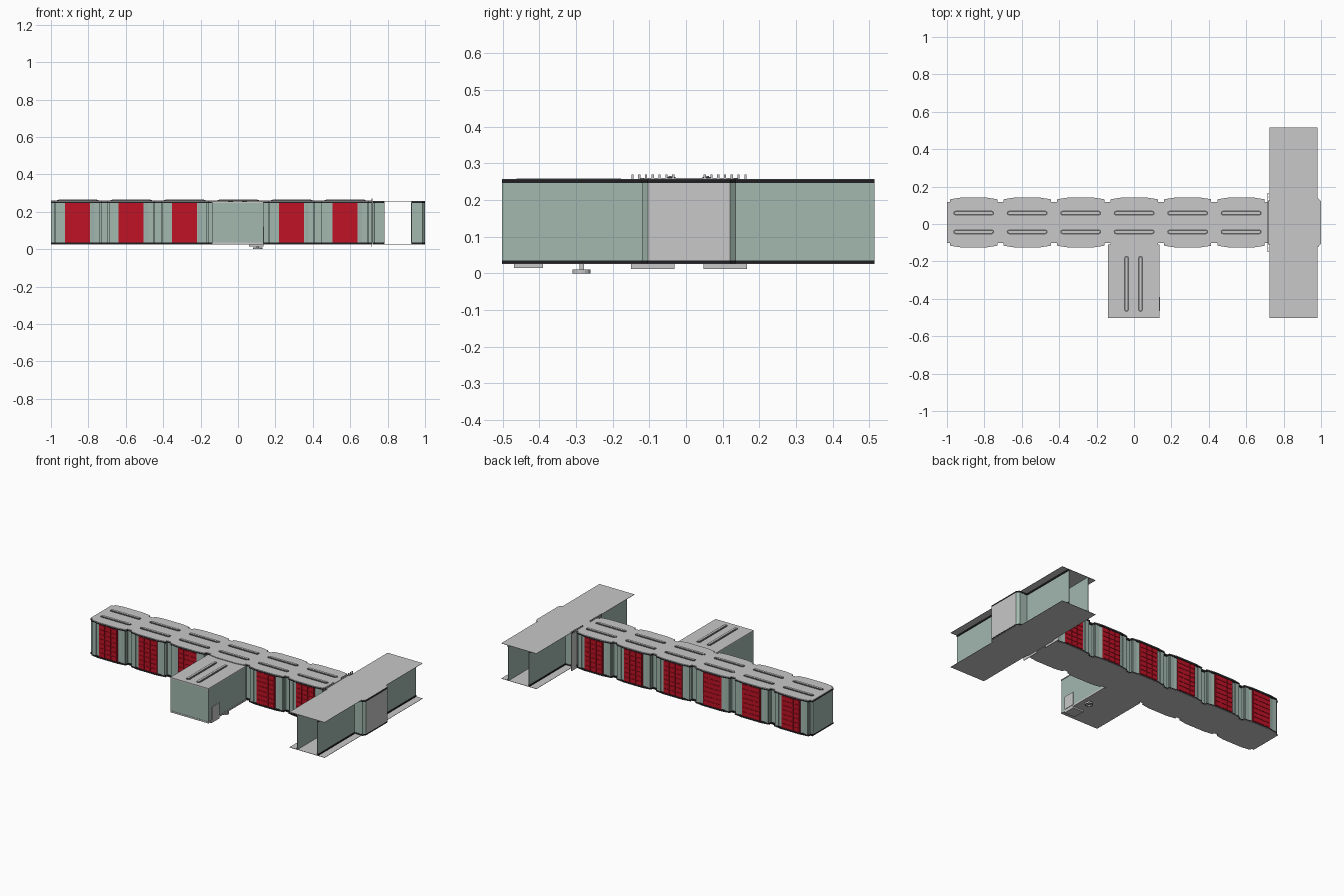
import bpy, bmesh, math

cube = bpy.data.objects.get("Cube")
if cube:
    bpy.data.objects.remove(cube)


def material(name, r, g, b):
    m = bpy.data.materials.new(name)
    m.use_nodes = True
    m.diffuse_color = (r, g, b, 1)
    m.node_tree.nodes["Principled BSDF"].inputs["Base Color"].default_value = (r, g, b, 1)
    return m


GREY = material("light grey", 0.58, 0.58, 0.58)
TEAL = material("pale teal", 0.36, 0.48, 0.43)
RED = material("red", 0.52, 0.006, 0.018)
BLACK = material("near black", 0.014, 0.014, 0.017)
DARK = material("dark grey", 0.12, 0.12, 0.12)

CY = 0.008                      # centre line of the long corridor
PITCH = 0.286                   # length of one module
FLOOR, SILL, HEAD, CEIL, TOP = 0.025, 0.035, 0.247, 0.256, 0.26


def finish(name, bm, mat):
    bmesh.ops.recalc_face_normals(bm, faces=bm.faces)
    me = bpy.data.meshes.new(name)
    bm.to_mesh(me)
    bm.free()
    me.materials.append(mat)
    ob = bpy.data.objects.new(name, me)
    bpy.context.collection.objects.link(ob)
    return ob


def prism(name, pts, z0, z1, mat):
    bm = bmesh.new()
    face = bm.faces.new([bm.verts.new((x, y, z0)) for x, y in pts])
    new = bmesh.ops.extrude_face_region(bm, geom=[face])["geom"]
    bmesh.ops.translate(bm, vec=(0, 0, z1 - z0),
                        verts=[v for v in new if isinstance(v, bmesh.types.BMVert)])
    return finish(name, bm, mat)


def box(name, x0, x1, y0, y1, z0, z1, mat):
    return prism(name, [(x0, y0), (x1, y0), (x1, y1), (x0, y1)], z0, z1, mat)


def module_plan(cx, inset):
    # Plan outline of one module: bulged sides with notched ends
    half = [(-0.143, 0.11), (-0.126, 0.11), (-0.126, 0.124), (-0.07, 0.133)]
    back = half + [(-x, y) for x, y in reversed(half)]
    front = [(x, -y) for x, y in reversed(back)]
    return [(cx + x, CY + y - math.copysign(inset, y)) for x, y in back + front]


def slot(name, cx, cy, length, width, along_x, z):
    # Roof slot: dark capsule frame with a lighter core
    for part, w, h, mat in (("frame", width, 0.003, DARK), ("core", width * 0.4, 0.005, GREY)):
        pts = []
        for end in (1, -1):
            for k in range(5):
                a = math.radians(-90 + 45 * k)
                u = end * (length / 2 - width / 2 + math.cos(a) * w / 2)
                v = end * math.sin(a) * w / 2
                pts.append((cx + u, cy + v) if along_x else (cx - v, cy + u))
        prism(f"{name}_{part}", pts, z, z + h, mat)


# Long corridor modules
for i in range(6):
    cx = -0.857 + PITCH * i
    prism("corridor_floor", module_plan(cx, 0), FLOOR, FLOOR + 0.002, GREY)
    prism("corridor_lower_trim", module_plan(cx, 0.002), FLOOR + 0.002, SILL, BLACK)
    prism("corridor_wall", module_plan(cx, 0.008), SILL, HEAD, TEAL)
    prism("corridor_upper_trim", module_plan(cx, 0.002), HEAD, CEIL, BLACK)
    prism("corridor_roof", module_plan(cx, 0), CEIL, TOP, GREY)
    for side in (-1, 1):
        slot("roof_slot", cx, CY + side * 0.05, 0.22, 0.026, True, TOP)
        if side < 0 and i == 3:
            continue            # the side room joins here
        # Padded red wall panel
        y0, y1, y2 = (CY + side * d for d in (0.12, 0.129, 0.132))
        box("red_panel", cx - 0.067, cx + 0.067, y0, y1, FLOOR + 0.003, CEIL, RED)
        for col in range(3):
            for row in range(7):
                x, z = cx - 0.062 + col * 0.043, SILL + 0.004 + row * 0.03
                box("red_pad", x, x + 0.038, y1, y2, z, z + 0.025, RED)
        # Narrow upright ribs beside the notches
        for end in (-1, 1):
            x = cx + end * 0.105
            box("wall_rib", x - 0.014, x + 0.014, CY + side * 0.1, CY + side * 0.125,
                SILL, HEAD, TEAL)

# Side room
box("room_floor", -0.14, 0.137, -0.502, -0.11, FLOOR, SILL, GREY)
box("room_wall", -0.138, 0.135, -0.5, -0.11, SILL, HEAD, TEAL)
box("room_roof", -0.14, 0.137, -0.502, -0.11, HEAD, 0.254, GREY)
for x in (-0.04, 0.035):
    slot("room_roof_slot", x, -0.32, 0.3, 0.026, False, 0.254)
box("room_wall_panel", 0.134, 0.14, -0.465, -0.39, SILL, 0.12, GREY)
box("room_under_plate", 0.06, 0.137, -0.47, -0.39, 0.015, FLOOR, GREY)

# Wheel under the side room
bm = bmesh.new()
ring = []
for k in range(16):
    a = math.tau * k / 16
    ring.append([bm.verts.new((0.105 + r * math.cos(a), -0.285 + r * math.sin(a), z))
                 for r, z in ((0.025, 0), (0.025, 0.01), (0.018, 0.01), (0.018, 0))])
for k in range(16):
    a, b = ring[k], ring[(k + 1) % 16]
    for j in range(4):
        bm.faces.new((a[j], b[j], b[(j + 1) % 4], a[(j + 1) % 4]))
finish("wheel_rim", bm, GREY)
box("wheel_spoke", 0.083, 0.127, -0.288, -0.282, 0.002, 0.008, GREY)
box("wheel_spoke", 0.102, 0.108, -0.307, -0.263, 0.002, 0.008, GREY)
box("wheel_post", 0.099, 0.111, -0.291, -0.279, 0.002, FLOOR, GREY)

# Cross corridor, open at both ends
Y0, Y1 = -0.502, 0.515
box("cross_floor", 0.725, 0.98, Y0, Y1, FLOOR, FLOOR + 0.002, GREY)
box("cross_roof", 0.725, 0.98, Y0, Y1, CEIL, CEIL + 0.002, GREY)
for x, out in ((0.78, -1), (0.93, 1)):
    xs = sorted((x, x - out * 0.004))
    box("cross_wall", *xs, Y0, Y1, FLOOR + 0.002, CEIL, TEAL)
    xs = sorted((x, x + out * 0.004))
    box("cross_lower_trim", *xs, Y0, Y1, FLOOR + 0.002, SILL, BLACK)
    box("cross_upper_trim", *xs, Y0, Y1, HEAD, CEIL, BLACK)

    # Doorway bay with slanted cheeks
    tip = 1.0 if out > 0 else 0.718
    mid = x + (tip - x) * 0.8

    def bay(grow):
        return [(x, CY - 0.128 - grow), (mid, CY - 0.128 - grow), (tip, CY - 0.112 - grow),
                (tip, CY + 0.112 + grow), (mid, CY + 0.128 + grow), (x, CY + 0.128 + grow)]
    prism("bay_floor", bay(0), FLOOR, FLOOR + 0.002, GREY)
    prism("bay_lower_trim", bay(0.001), FLOOR + 0.002, SILL, BLACK)
    prism("bay_wall", bay(0), SILL, HEAD, TEAL)
    prism("bay_upper_trim", bay(0.001), HEAD, CEIL, BLACK)
    prism("bay_roof", bay(0), CEIL, CEIL + 0.002, GREY)
    xs = sorted((tip - out * 0.003, tip + out * 0.001))
    box("door", *xs, CY - 0.112, CY + 0.112, SILL, HEAD, GREY)

# Toothed sliding leaves at the junction
for side in (-1, 1):
    ys = sorted((CY + side * 0.04, CY + side * 0.158))
    box("sliding_leaf", 0.714, 0.717, *ys, 0.012, CEIL, GREY)
    for k in range(7):
        y = CY + side * (0.043 + 0.0185 * k)
        box("leaf_tooth", 0.713, 0.718, y - 0.003, y + 0.003, CEIL, 0.27, GREY)
